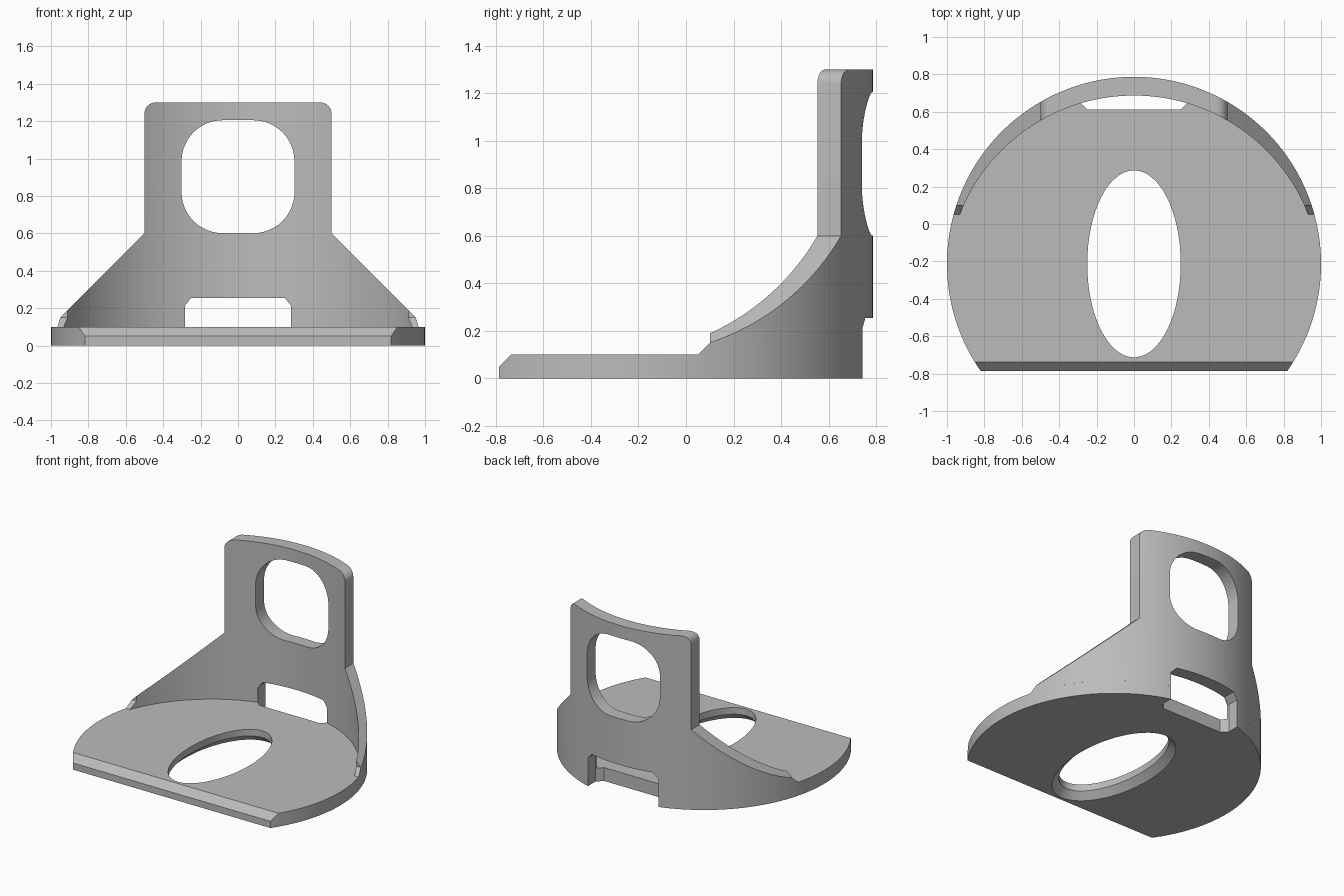
import bpy, bmesh, math
from mathutils import Vector

if "Cube" in bpy.data.objects:
    bpy.data.objects.remove(bpy.data.objects["Cube"])

C = -0.2132            # centre of the round base in y
FRONT = -0.7868        # flat front edge
grey = bpy.data.materials.new("grey")
grey.diffuse_color = (0.5, 0.5, 0.5, 1)
grey.use_nodes = True
grey.node_tree.nodes["Principled BSDF"].inputs["Base Color"].default_value = grey.diffuse_color


def prism(name, pts, lo, hi, place):
    """Extrude a 2D outline from lo to hi; place(u, v, w) maps to xyz."""
    bm = bmesh.new()
    a = [bm.verts.new(place(u, v, lo)) for u, v in pts]
    b = [bm.verts.new(place(u, v, hi)) for u, v in pts]
    n = len(pts)
    bm.faces.new(a)
    bm.faces.new(b)
    for i in range(n):
        j = (i + 1) % n
        bm.faces.new((a[i], a[j], b[j], b[i]))
    return finish(name, bm)


def finish(name, bm):
    bmesh.ops.recalc_face_normals(bm, faces=bm.faces)
    me = bpy.data.meshes.new(name)
    bm.to_mesh(me)
    bm.free()
    me.materials.append(grey)
    ob = bpy.data.objects.new(name, me)
    bpy.context.collection.objects.link(ob)
    return ob


def plan(u, v, w): return (u, v, w)
def elevation(u, v, w): return (u, w, v)
def side(u, v, w): return (w, u, v)


def arc(cx, cy, rx, ry, a0, a1, n):
    return [(cx + rx * math.cos(a0 + (a1 - a0) * i / n),
             cy + ry * math.sin(a0 + (a1 - a0) * i / n)) for i in range(n + 1)]


def boolean(ob, tool, op="DIFFERENCE"):
    m = ob.modifiers.new(op.lower(), "BOOLEAN")
    m.object, m.operation, m.solver = tool, op, "EXACT"
    bpy.context.view_layer.objects.active = ob
    bpy.ops.object.modifier_apply(modifier=m.name)


# Base plate: round disc with a flat front
a = math.radians(35)
base = prism("base_plate", arc(0, C, 1, 1, -a, math.pi + a, 125), 0, 0.1, plan)

# Curved back wall: crescent between two equal circles set 0.1 apart
a0, b0 = math.asin(0.05 - C), math.asin(0.15 - C)
crescent = (arc(0, C, 1, 1, a0, math.pi - a0, 96)
            + arc(0, C - 0.1, 1, 1, math.pi - b0, b0, 96))
wall = prism("back_wall", crescent, 0.1, 1.5, plan)

# Wall outline: upright tab with rounded top corners, sloping shoulders
r, h = 0.06, math.pi / 2
right = [(1.0, 0.05), (1.0, 0.1), (0.5, 0.6)] + arc(0.5 - r, 1.3 - r, r, r, 0, h, 8)
outline = prism("wall_outline", right + [(-x, z) for x, z in reversed(right)],
                -1, 1, elevation)
boolean(wall, outline, "INTERSECT")

# Wall tips: vertical cut with a 45 degree foot
tip = prism("tip_cutter", [(0.03, 0.08), (0.1, 0.15), (0.1, 1), (-0.5, 1), (-0.5, 0.08)],
            -2, 2, side)
boolean(wall, tip)

# Rounded window in the upright
w, k = 0.302, 0.22
f = w - k
window_pts = []
for i, (sx, sz) in enumerate([(1, 1), (-1, 1), (-1, -1), (1, -1)]):
    window_pts += arc(sx * f, 0.903 + sz * f, k, k, i * h, (i + 1) * h, 12)
window = prism("window_cutter", window_pts, 0, 1, elevation)
boolean(wall, window)

# Chamfered slot through the wall foot and the back of the base
bm = bmesh.new()
bmesh.ops.create_cube(bm, size=1)
for v in bm.verts:
    v.co = Vector((v.co.x * 0.586, 0.612 if v.co.y < 0 else 1.2,
                   -0.3 if v.co.z < 0 else 0.254))
bmesh.ops.bevel(bm, geom=bm.edges[:], offset=0.042, segments=1, affect="EDGES")
slot = finish("slot_cutter", bm)
boolean(wall, slot)
boolean(base, slot)

# Chamfer along the top of the front edge
chamfer = prism("chamfer_cutter", [(FRONT - 0.05, 0.0), (FRONT + 0.1, 0.15), (FRONT - 0.05, 0.15)],
                -2, 2, side)
boolean(base, chamfer)

# Oval hole, widened by a chamfer underneath
bm = bmesh.new()
rings = []
for z, d in [(-0.01, 0.06), (0.05, 0.0), (0.2, 0.0)]:
    pts = arc(0, C, 0.25 + d, 0.5 + d, 0, 2 * math.pi, 64)[:-1]
    rings.append([bm.verts.new((x, y, z)) for x, y in pts])
bm.faces.new(rings[0])
bm.faces.new(rings[-1])
for p, q in zip(rings, rings[1:]):
    for i in range(64):
        j = (i + 1) % 64
        bm.faces.new((p[i], p[j], q[j], q[i]))
oval = finish("oval_cutter", bm)
boolean(base, oval)

for cutter in (outline, tip, window, slot, chamfer, oval):
    bpy.data.objects.remove(cutter)

# Smooth the curves, keep the edges sharp
for ob in (base, wall):
    bpy.ops.object.select_all(action="DESELECT")
    ob.select_set(True)
    bpy.context.view_layer.objects.active = ob
    bpy.ops.object.shade_smooth_by_angle(angle=math.radians(25))
